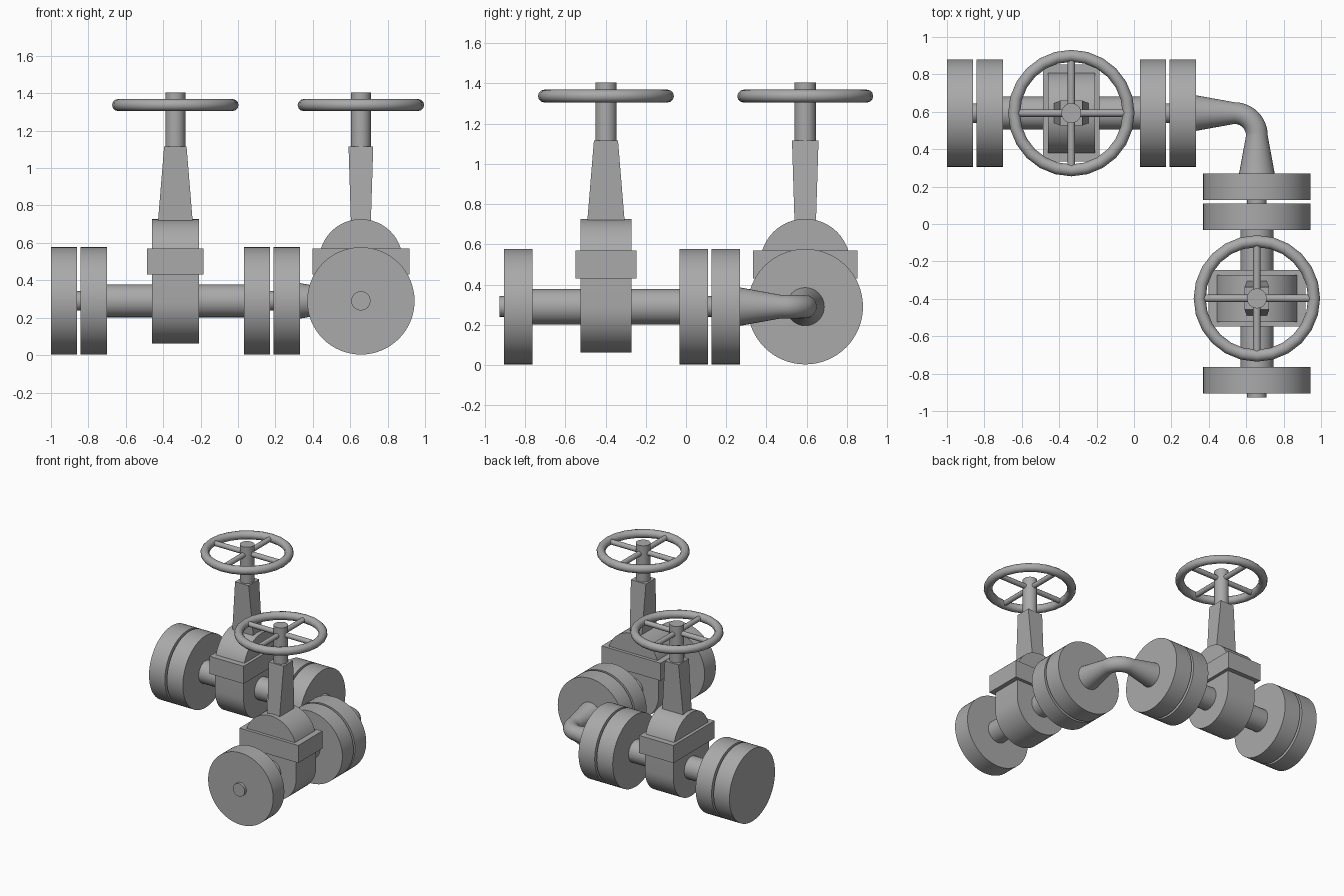
import bpy, bmesh, math
from mathutils import Matrix, Vector

cube = bpy.data.objects.get("Cube")
if cube:
    bpy.data.objects.remove(cube, do_unlink=True)

GREY = (0.4, 0.4, 0.4, 1)
steel = bpy.data.materials.new("grey steel")
steel.use_nodes = True
steel.diffuse_color = GREY
steel.node_tree.nodes["Principled BSDF"].inputs["Base Color"].default_value = GREY

AXIS = 0.29          # height of the pipe centre line
WHEEL_Z = 1.337


def finish(obj, name, place=Matrix()):
    """Name, place, colour and shade a freshly added object."""
    obj.name = name
    obj.matrix_world = place @ obj.matrix_basis
    obj.data.materials.clear()
    obj.data.materials.append(steel)
    bpy.ops.object.select_all(action='DESELECT')
    obj.select_set(True)
    bpy.context.view_layer.objects.active = obj
    bpy.ops.object.shade_smooth_by_angle(angle=math.radians(35))
    return obj


def rod(name, start, end, radius, place, sides=48):
    """Cylinder between two points."""
    a, b = Vector(start), Vector(end)
    bpy.ops.mesh.primitive_cylinder_add(vertices=sides, radius=radius, depth=(b - a).length)
    obj = bpy.context.object
    turn = (b - a).to_track_quat('Z', 'Y').to_matrix().to_4x4()
    obj.matrix_basis = Matrix.Translation((a + b) / 2) @ turn
    return finish(obj, name, place)


def mesh_from_rings(name, rings, place):
    """Closed solid lofted through matching rings of points."""
    bm = bmesh.new()
    loops = [[bm.verts.new(p) for p in ring] for ring in rings]
    n = len(loops[0])
    for low, high in zip(loops, loops[1:]):
        for i in range(n):
            j = (i + 1) % n
            bm.faces.new((low[i], low[j], high[j], high[i]))
    bm.faces.new(loops[0])
    bm.faces.new(loops[-1])
    bmesh.ops.recalc_face_normals(bm, faces=bm.faces)
    mesh = bpy.data.meshes.new(name)
    bm.to_mesh(mesh)
    bm.free()
    obj = bpy.data.objects.new(name, mesh)
    bpy.context.collection.objects.link(obj)
    return finish(obj, name, place)


def rectangle(hx, hy, z):
    return [(-hx, -hy, z), (hx, -hy, z), (hx, hy, z), (-hx, hy, z)]


def stadium(x, radius, low, high, steps=24):
    """Upright round-ended outline in the plane across the pipe."""
    points = []
    for centre, first in ((high - radius, 0), (low + radius, math.pi)):
        for i in range(steps + 1):
            t = first + math.pi * i / steps
            points.append((x, radius * math.cos(t), centre + radius * math.sin(t)))
    return points


def valve(prefix, place, flanges):
    # Pipe, its thin core and the flange discs
    rod(prefix + "_pipe", (-0.4, 0, AXIS), (0.4, 0, AXIS), 0.088, place)
    rod(prefix + "_core", (-0.53, 0, AXIS), (0.53, 0, AXIS), 0.052, place, 16)
    for i, (a, b) in enumerate(flanges):
        rod(f"{prefix}_flange_{i + 1}", (a, 0, AXIS), (b, 0, AXIS), 0.287, place, 64)

    # Round-ended body with a square collar
    mesh_from_rings(prefix + "_body",
                    [stadium(x, 0.224, 0.062, 0.727) for x in (-0.126, 0.126)], place)
    mesh_from_rings(prefix + "_collar",
                    [rectangle(0.151, 0.26, z) for z in (0.43, 0.57)], place)

    # Tapered yoke and stem
    mesh_from_rings(prefix + "_yoke",
                    [rectangle(0.094, 0.053, 0.7), rectangle(0.06, 0.066, 1.115)], place)
    rod(prefix + "_stem", (0, 0, 1.1), (0, 0, 1.405), 0.053, place, 32)

    # Hand wheel with crossed spokes
    bpy.ops.mesh.primitive_torus_add(location=(0, 0, WHEEL_Z), major_radius=0.306,
                                     minor_radius=0.032, major_segments=24, minor_segments=12)
    finish(bpy.context.object, prefix + "_wheel_rim", place)
    for name, d in (("along", Vector((0.3, 0, 0))), ("across", Vector((0, 0.3, 0)))):
        hub = Vector((0, 0, WHEEL_Z))
        rod(f"{prefix}_spoke_{name}", hub - d, hub + d, 0.02, place, 12)


SHARED = [(-0.507, -0.366), (0.366, 0.507), (0.525, 0.667)]
valve("rear_valve", Matrix.Translation((-0.335, 0.593, 0)), SHARED + [(-0.665, -0.525)])
valve("front_valve", Matrix.Translation((0.657, -0.398, 0)) @ Matrix.Rotation(math.pi / 2, 4, 'Z'),
      SHARED)

# Elbow: two tapered ends joined by a quarter bend
BEND, NARROW, WIDE = 0.12, 0.058, 0.097
cx, cy = 0.657 - BEND, 0.593 - BEND


def ring(centre, angle, radius, sides=32):
    out = Vector((math.cos(angle), math.sin(angle), 0))
    return [centre + radius * (math.cos(t) * out + math.sin(t) * Vector((0, 0, 1)))
            for t in (2 * math.pi * i / sides for i in range(sides))]


rings = [ring(Vector((0.32, 0.593, AXIS)), math.pi / 2, WIDE)]
for i in range(13):
    a = math.pi / 2 * (1 - i / 12)
    rings.append(ring(Vector((cx + BEND * math.cos(a), cy + BEND * math.sin(a), AXIS)), a, NARROW))
rings.append(ring(Vector((0.657, 0.26, AXIS)), 0, WIDE))
mesh_from_rings("elbow_pipe", rings, Matrix())
